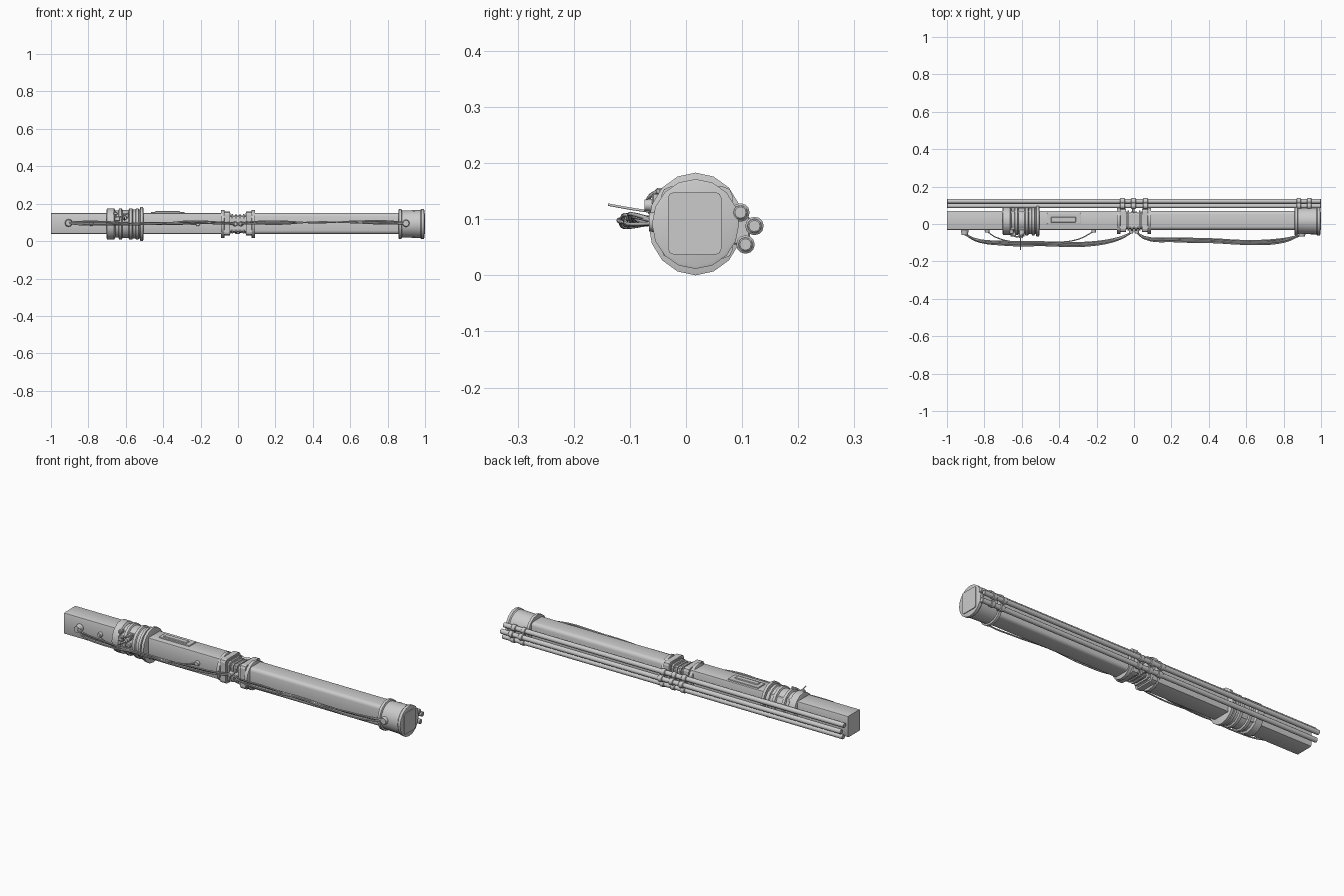
import bpy, bmesh, math
from mathutils import Vector, Matrix

if "Cube" in bpy.data.objects:
    bpy.data.objects.remove(bpy.data.objects["Cube"])

CY, CZ = 0.017, 0.0915


def finish(name, bm, smooth=None):
    bmesh.ops.recalc_face_normals(bm, faces=bm.faces[:])
    me = bpy.data.meshes.new(name)
    bm.to_mesh(me)
    bm.free()
    ob = bpy.data.objects.new(name, me)
    bpy.context.collection.objects.link(ob)
    if smooth:
        bpy.ops.object.select_all(action='DESELECT')
        ob.select_set(True)
        bpy.context.view_layer.objects.active = ob
        bpy.ops.object.shade_smooth_by_angle(angle=math.radians(smooth))
    return ob


def box(name, x, y, z, bevel=0.0, seg=2, axis=None, smooth=None):
    """Box from ranges; axis limits the bevel to edges along that axis."""
    bm = bmesh.new()
    bmesh.ops.create_cube(bm, size=1)
    for v in bm.verts:
        v.co = Vector([(a + b) / 2 + c * (b - a) for (a, b), c in zip((x, y, z), v.co)])
    if bevel:
        edges = [e for e in bm.edges if axis is None or
                 abs((e.verts[0].co - e.verts[1].co).normalized()[axis]) > 0.9]
        bmesh.ops.bevel(bm, geom=edges, offset=bevel, segments=seg, profile=0.5, affect='EDGES')
    return finish(name, bm, smooth)


def lathe(name, profile, cy=CY, cz=CZ, n=16, ky=1.0, smooth=35):
    """Revolve (x, radius) points around the x direction, with flat ends."""
    bm = bmesh.new()
    rings = [[bm.verts.new((x, cy + ky * r * math.sin(2 * math.pi * i / n),
                            cz + r * math.cos(2 * math.pi * i / n))) for i in range(n)]
             for x, r in profile]
    for a, b in zip(rings, rings[1:]):
        for i in range(n):
            bm.faces.new((a[i], a[(i + 1) % n], b[(i + 1) % n], b[i]))
    bm.faces.new(rings[0])
    bm.faces.new(rings[-1])
    return finish(name, bm, smooth)


def stud(name, x, z, y0, y1, r0, r1, n=12):
    """Round boss pointing to the front."""
    bm = bmesh.new()
    m = Matrix.Translation((x, (y0 + y1) / 2, z)) @ Matrix.Rotation(math.pi / 2, 4, 'X')
    bmesh.ops.create_cone(bm, cap_ends=True, segments=n, radius1=r0, radius2=r1,
                          depth=abs(y1 - y0), matrix=m)
    return finish(name, bm, 40)


def cable(name, pts, r=0.0038):
    cu = bpy.data.curves.new(name, 'CURVE')
    cu.dimensions = '3D'
    cu.bevel_depth, cu.bevel_resolution, cu.resolution_u = r, 1, 6
    cu.use_fill_caps = True
    sp = cu.splines.new('BEZIER')
    sp.bezier_points.add(len(pts) - 1)
    for bp, p in zip(sp.bezier_points, pts):
        bp.co = p
        bp.handle_left_type = bp.handle_right_type = 'AUTO'
    ob = bpy.data.objects.new(name, cu)
    bpy.context.collection.objects.link(ob)


# main square beams, left and right of the joint
box("beam_left", (-1, -0.04), (-0.031, 0.07), (0.038, 0.15), 0.006, 2, 0, 40)
box("beam_right", (0.04, 0.99), (-0.031, 0.07), (0.038, 0.15), 0.018, 3, 0, 40)
box("end_plate", (0.985, 1.0), (-0.032, 0.063), (0.037, 0.148), 0.01, 2, 0)

# central joint: flanges, rectangular collars and ribbed neck
for s, side in ((-1, "left"), (1, "right")):
    def span(a, b):
        return tuple(sorted((s * a, s * b)))
    lathe("joint_flange_" + side, [(s * .072, .070), (s * .074, .075), (s * .090, .075), (s * .092, .070)],
          ky=0.94)
    box("joint_collar_" + side, span(.043, .074), (-.044, .083), (.03, .158), .016, 2, 0)
    box("joint_rib_" + side, span(.026, .036), (-.034, .071), (.04, .146), .015, 2, 0)
    box("joint_inner_rib_" + side, span(.006, .016), (-.034, .068), (.043, .141), .015, 2, 0)
box("joint_neck", (-.045, .045), (-.026, .062), (.048, .136), .015, 2, 0)

# round end cap
lathe("end_cap", [(.858, .070), (.86, .080), (.874, .080), (.877, .072), (.975, .075), (.98, .080),
                  (.994, .080), (.996, .074)], ky=0.97)

# ribbed instrument drum
lathe("drum", [(-.704, .070), (-.70, .083), (-.662, .083), (-.656, .073), (-.64, .072), (-.636, .083),
               (-.622, .083), (-.618, .075), (-.585, .075), (-.581, .084), (-.566, .084),
               (-.562, .077), (-.548, .077), (-.545, .084), (-.532, .084), (-.53, .078),
               (-.524, .078), (-.522, .0915), (-.508, .0915), (-.504, .074)], ky=0.92)

# small fittings on the front of the drum
for i, (x, z, w, h) in enumerate([(-.645, .118, .03, .02), (-.60, .135, .028, .024),
                                  (-.655, .148, .02, .016), (-.60, .095, .03, .016)]):
    box(f"drum_fitting_{i}", (x - w / 2, x + w / 2),
        (-.068 + max(0, z - .12) * .5, -.03), (z - h / 2, z + h / 2), .003, 1)
stud("drum_knob", -.605, .125, -.045, -.074, .013, .010)
cable("antenna", [(-.607, -.06, .113), (-.607, -.10, .119), (-.607, -.139, .126)], .0025)
cable("drum_hose", [(-.66, -.05, .135), (-.64, -.065, .128), (-.61, -.065, .14), (-.585, -.05, .15)], .004)

# access plate on top
box("access_plate", (-.465, -.285), (-.001, .059), (.146, .156), .004, 2)
box("access_plate_panel", (-.445, -.31), (.008, .038), (.15, .160), .003, 1)

# three pipes along the back with sleeves
for i, (y, z) in enumerate([(.097, .112), (.122, .088), (.106, .055)]):
    lathe(f"pipe_{i}", [(-1, .010), (-.998, .0125), (.998, .0125), (1, .010)], y, z, 12)
    for x0, x1 in ((-.075, -.048), (-.016, .010), (.048, .074), (.868, .892), (.925, .95)):
        lathe("pipe_sleeve", [(x0, .013), (x0 + .003, .0165), (x1 - .003, .0165), (x1, .013)], y, z, 12)
for x in (-.062, -.003, .061, .88):
    box("pipe_bracket", (x - .007, x + .007), (.055, .114), (.055, .105), .003, 1)

# cable sockets
for x, z, y0, y1, r in ((-.905, .097, -.028, -.060, .021), (-.785, .093, -.028, -.045, .014),
                        (-.215, .093, -.028, -.045, .014), (.898, .095, -.05, -.066, .020)):
    stud("cable_socket", x, z, y0, y1, r, r * .8)
for x in (-.015, .015):
    stud("joint_socket", x, .092, -.025, -.052, .014, .010)

# loose cables, sagging outward from the front
for i, (dy, dz) in enumerate([(0, .006), (-.012, -.006), (.007, -.001), (-.005, .011)]):
    cable(f"cable_left_{i}", [
        (-.905 + .004 * i, -.056, .097 + dz * .4), (-.85, -.082 + dy * .5, .094 + dz),
        (-.70, -.100 + dy, .093 + dz), (-.48, -.103 + dy, .096 - dz * .6),
        (-.25, -.105 + dy, .100 + dz * .7), (-.08, -.076 + dy * .6, .095 + dz * .5),
        (-.012, -.045, .092 + dz * .4)])
    cable(f"cable_right_{i}", [
        (.012, -.045, .092 + dz * .4), (.06, -.073 + dy * .6, .096 + dz * .6),
        (.22, -.082 + dy, .096 + dz), (.42, -.087 + dy, .101 - dz * .3),
        (.62, -.096 + dy, .101 + dz * .5), (.80, -.085 + dy, .097 + dz),
        (.895 - .004 * i, -.060, .095 + dz * .4)])
cable("cable_short", [(-.785, -.04, .093), (-.74, -.07, .09), (-.62, -.098, .086), (-.42, -.098, .09),
                      (-.30, -.082, .09), (-.215, -.04, .093)], .003)
